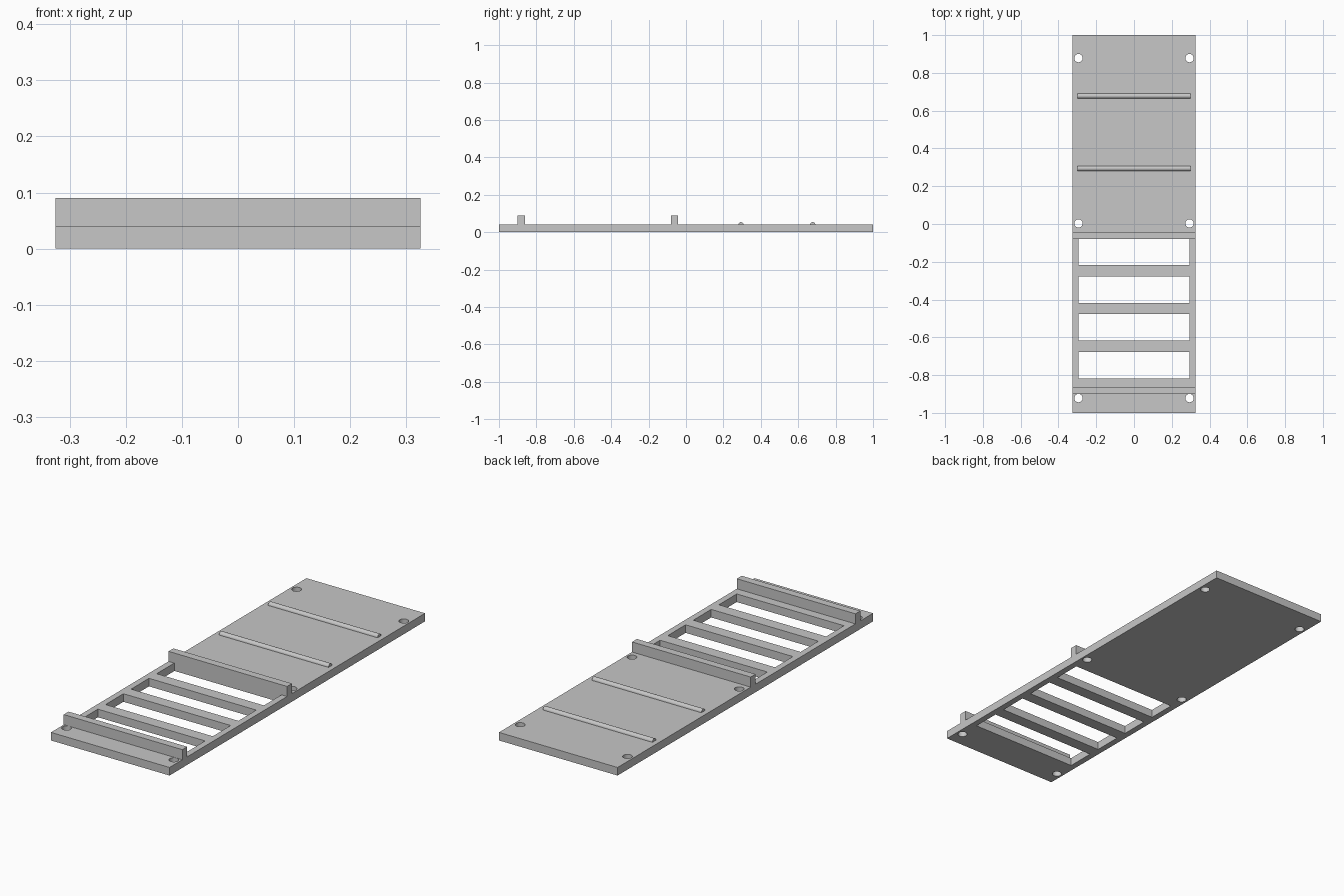
import bpy, bmesh
from math import pi
from mathutils import Matrix, Vector

if "Cube" in bpy.data.objects:
    bpy.data.objects.remove(bpy.data.objects["Cube"], do_unlink=True)

HALF_WIDTH, THICK = 0.325, 0.04

grey = bpy.data.materials.new("plain_grey")
grey.use_nodes = True
grey.diffuse_color = (0.57, 0.57, 0.57, 1)
grey.node_tree.nodes["Principled BSDF"].inputs["Base Color"].default_value = grey.diffuse_color


def add_box(bm, half_x, y0, y1, z0, z1):
    place = Matrix.Translation((0, (y0 + y1) / 2, (z0 + z1) / 2))
    size = Matrix.Diagonal(Vector((2 * half_x, y1 - y0, z1 - z0, 1)))
    bmesh.ops.create_cube(bm, size=1, matrix=place @ size)


def add_cylinder(bm, radius, length, matrix):
    bmesh.ops.create_cone(bm, cap_ends=True, segments=32, radius1=radius,
                          radius2=radius, depth=length, matrix=matrix)


def finish(bm, name):
    mesh = bpy.data.meshes.new(name)
    bm.to_mesh(mesh)
    bm.free()
    mesh.materials.append(grey)
    obj = bpy.data.objects.new(name, mesh)
    bpy.context.collection.objects.link(obj)
    return obj


def smooth(obj):
    bpy.ops.object.select_all(action='DESELECT')
    obj.select_set(True)
    bpy.context.view_layer.objects.active = obj
    bpy.ops.object.shade_smooth_by_angle(angle=pi / 6)


# Base plate
bm = bmesh.new()
add_box(bm, HALF_WIDTH, -1, 1, 0, THICK)
plate = finish(bm, "base_plate")

# Cutter: four ladder slots and six screw holes
bm = bmesh.new()
for i in range(4):
    top = -0.077 - 0.2 * i
    add_box(bm, 0.294, top - 0.14, top, -0.05, 0.1)
for y in (0.878, 0.003, -0.922):
    for x in (-0.294, 0.294):
        add_cylinder(bm, 0.022, 0.2, Matrix.Translation((x, y, 0)))
cutter = finish(bm, "opening_cutter")
cutter.hide_render = True

cut = plate.modifiers.new("openings", 'BOOLEAN')
cut.operation = 'DIFFERENCE'
cut.solver = 'EXACT'
cut.object = cutter
bpy.context.view_layer.objects.active = plate
bpy.ops.object.modifier_apply(modifier=cut.name)
bpy.data.objects.remove(cutter, do_unlink=True)
smooth(plate)

# Upright cross walls
for name, y in (("front_wall", -0.881), ("middle_wall", -0.061)):
    bm = bmesh.new()
    add_box(bm, HALF_WIDTH, y - 0.019, y + 0.019, THICK, 0.09)
    finish(bm, name)

# Round rods half sunk into the solid deck
for name, y in (("middle_rod", 0.294), ("back_rod", 0.678)):
    bm = bmesh.new()
    add_cylinder(bm, 0.014, 0.6, Matrix.Translation((0, y, THICK)) @ Matrix.Rotation(pi / 2, 4, 'Y'))
    smooth(finish(bm, name))
